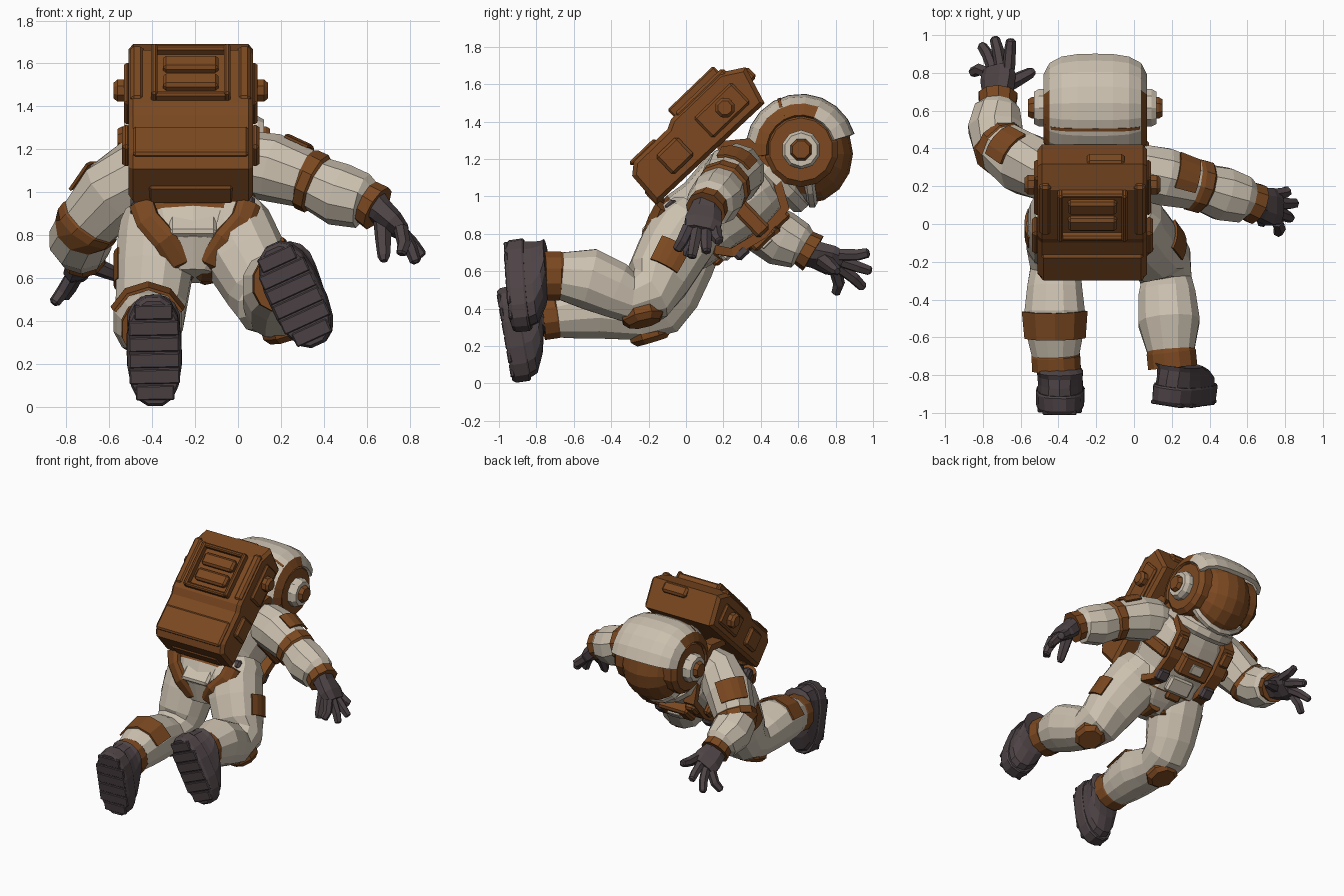
import bpy, bmesh, math
from mathutils import Vector as V, Matrix

if "Cube" in bpy.data.objects:
    bpy.data.objects.remove(bpy.data.objects["Cube"])

def mat(name, c):
    m = bpy.data.materials.new(name)
    m.diffuse_color = (*c, 1)
    m.use_nodes = True
    m.node_tree.nodes["Principled BSDF"].inputs["Base Color"].default_value = m.diffuse_color
    return m
WHITE, BROWN, DARK = 0, 1, 2
MATS = [mat("suit_white", (0.60, 0.53, 0.43)), mat("trim_brown", (0.20, 0.066, 0.015)),
        mat("rubber_dark", (0.075, 0.056, 0.060))]
X = V((1, 0, 0))
BF = Matrix.Rotation(math.radians(43.8), 4, 'X')      # leaning body frame: x, up-spine, out-of-back
def P(x, u, b): return BF @ V((x, u, b))
UP, BACK = P(0, 1, 0), P(0, 0, 1)
CX = -0.21                                            # body centre line

def finish(name, bm, m=None):
    bmesh.ops.recalc_face_normals(bm, faces=bm.faces)
    me = bpy.data.meshes.new(name)
    bm.to_mesh(me); bm.free()
    for k in MATS: me.materials.append(k)
    if m is not None:
        for f in me.polygons: f.material_index = m
    ob = bpy.data.objects.new(name, me)
    bpy.context.collection.objects.link(ob)
    return ob

def loft(name, rings, n=10, p=1.0, bands=WHITE):
    """Skin superellipse rings (centre, axis a, axis b); bands colours each gap."""
    bm = bmesh.new()
    pw = lambda v: math.copysign(abs(v) ** p, v)
    loops = []
    for c, a, b in rings:
        ang = [(k + .5) * math.tau / n for k in range(n)]
        loops.append([bm.verts.new(c + a * pw(math.cos(t)) + b * pw(math.sin(t))) for t in ang])
    for i in range(len(loops) - 1):
        for k in range(n):
            f = bm.faces.new((loops[i][k], loops[i][(k + 1) % n], loops[i + 1][(k + 1) % n], loops[i + 1][k]))
            f.material_index = bands if isinstance(bands, int) else bands[i]
    for L, i in ((loops[0], 0), (loops[-1], -1)):
        bm.faces.new(L).material_index = bands if isinstance(bands, int) else bands[i]
    return finish(name, bm)

def tube(name, pts, radii, up=V((0, 0, 1)), n=10, p=1.0, bands=WHITE):
    pts = [V(q) for q in pts]
    rings = []
    for i, q in enumerate(pts):
        t = (pts[min(i + 1, len(pts) - 1)] - pts[max(i - 1, 0)]).normalized()
        s = t.cross(up).normalized()
        ra, rb = radii[i] if isinstance(radii[i], tuple) else (radii[i], radii[i])
        rings.append((q, s * ra, s.cross(t) * rb))
    return loft(name, rings, n, p, bands)

def box(name, c, size, m, frame=BF, bevel=.015):
    """Bevelled box; c and size are in the given frame."""
    bm = bmesh.new()
    bmesh.ops.create_cube(bm, size=1)
    bmesh.ops.scale(bm, vec=size, verts=bm.verts)
    bmesh.ops.bevel(bm, geom=bm.edges[:], offset=min(bevel, min(size) * .4), segments=1, affect='EDGES')
    bmesh.ops.transform(bm, matrix=frame @ Matrix.Translation(c), verts=bm.verts)
    return finish(name, bm, m)

def stud(name, c, nrm, up, a, b, depth, m, n=8, top=.7):
    """Low pad or knob with a chamfered top."""
    c, nrm = V(c), V(nrm).normalized()
    s = nrm.cross(V(up)).normalized(); t = s.cross(nrm)
    return loft(name, [(c + nrm * depth * h, s * a * k, t * b * k) for h, k in ((-.5, 1), (.6, 1), (1, top))], n, 1, m)

def patch(name, p0, p1, r0, r1, d, span, m=BROWN, thick=.014):
    """Curved plate lying on a limb, facing direction d."""
    p0, p1, d = V(p0), V(p1), V(d)
    t = (p1 - p0).normalized()
    e = (d - t * d.dot(t)).normalized(); s = t.cross(e)
    rings = []
    bm = bmesh.new()
    for R in (0, thick):
        for q, r in ((p0, r0), (p1, r1)):
            rings.append([bm.verts.new(q + (e * math.cos(a) + s * math.sin(a)) * (r + R))
                          for a in [span * (k / 2 - 1) for k in range(5)]])
    A, B, C, D = rings
    for k in range(4):
        for Q, W in ((A, B), (C, D), (A, C), (B, D)):
            bm.faces.new((Q[k], Q[k + 1], W[k + 1], W[k]))
    for k in (0, 4): bm.faces.new((A[k], B[k], D[k], C[k]))
    return finish(name, bm, m)

# Torso, belt and neck
sec = [(.36, .50, .10, .11), (.45, .55, .22, .19), (.56, .57, .27, .22), (.61, .57, .275, .225),
       (.72, .56, .25, .22), (.9, .55, .28, .25), (1.03, .53, .27, .22), (1.12, .5, .2, .18)]
tube("torso", [P(CX, u, b) for u, b, w, d in sec], [(w, d) for u, b, w, d in sec], BACK, 14, .75,
     [0, 0, 1, 0, 0, 0, 0])
tube("neck_ring", [P(CX, u, .48) for u in (1.05, 1.08, 1.13, 1.16)], [.22, .25, .25, .21], BACK, 16)
box("seat_panel", (CX, .47, .73), (.22, .16, .06), WHITE)

# Backpack: side profile extruded across
prof = [(.55, .80), (.56, 1.0), (.62, 1.05), (.87, 1.05), (.92, 1.075), (1.28, 1.075), (1.40, 1.0), (1.34, .79)]
bm = bmesh.new()
L = [bm.verts.new(P(-.51, u, b)) for u, b in prof]
f = bm.faces.new(L)
ext = bmesh.ops.extrude_face_region(bm, geom=[f])['geom']
bmesh.ops.translate(bm, vec=X * .58, verts=[g for g in ext if isinstance(g, bmesh.types.BMVert)])
bmesh.ops.bevel(bm, geom=[e for e in bm.edges if abs(e.verts[0].co.x - e.verts[1].co.x) < .001],
                offset=.022, segments=1, affect='EDGES')
finish("backpack", bm, BROWN)
box("pack_lower_pocket", (-.22, .69, 1.05), (.54, .19, .03), BROWN)
box("pack_lower_lip", (-.22, .575, .84), (.40, .06, .12), BROWN)
box("pack_handle", (-.15, 1.385, .96), (.20, .05, .08), BROWN)
for s in (-1, 1):
    x = -.22 + s * .17
    box("pack_panel_rail", (x, 1.11, 1.09), (.03, .34, .07), BROWN, bevel=.01)
    box("pack_panel_bar", (-.22, 1.11 + s * .155, 1.085), (.34, .03, .06), BROWN, bevel=.01)
    box("pack_panel_slab", (-.22, 1.11 + s * .06, 1.09), (.26, .09, .05), BROWN)
    box("pack_edge_guard", (-.22 + s * .25, 1.13, 1.06), (.06, .36, .05), BROWN)
    box("pack_side_plate", (-.22 + s * .295, 1.15, .92), (.03, .28, .15), BROWN)
    box("pack_side_lower_box", (-.22 + s * .30, .80, .92), (.04, .16, .14), BROWN)
    stud("pack_side_knob", P(-.22 + s * .315, 1.17, .92), X * s, UP, .055, .055, .045, BROWN)
    # Harness straps, front plates and buckles
    x = CX + s * .2
    path = [(1.0, .80), (1.13, .70), (1.14, .52), (1.03, .31), (.85, .29), (.66, .335), (.60, .42)]
    tube("harness_strap", [P(x + s * .03 * (i == 6), u, b) for i, (u, b) in enumerate(path)],
         [(.03, .055)] * 7, X, 4, .6, BROWN)
    box("strap_plate", (x, .97, .28), (.08, .11, .05), BROWN)
    box("strap_buckle", (x, .70, .30), (.09, .09, .06), DARK)
    box("belt_pouch", (CX + s * .27, .62, .56), (.06, .11, .16), BROWN)
    box("belt_clip", (CX + s * .26, .60, .72), (.06, .07, .09), DARK)
    box("side_harness", (CX + s * .265, .86, .46), (.05, .09, .34), BROWN)

# Hip straps running in a V to the crotch
for side, f in (("right", lambda x: x), ("left", lambda x: -.40 - x)):
    hip = [(.05, -.13, .95), (.02, -.17, .87), (-.06, -.205, .78), (-.125, -.175, .68), (-.15, -.06, .61), (-.14, .06, .60)]
    tube(side + "_hip_strap", [(f(x), y, z) for x, y, z in hip],
         [(.06, .03)] * 4 + [(.045, .03)] * 2, V((0, -1, -.3)), 8, .8, BROWN)

# Chest control box
box("chest_box", (CX, .83, .29), (.25, .15, .09), BROWN)
box("chest_screen", (CX, .83, .24), (.10, .07, .02), WHITE, bevel=.005)
box("chest_lower_flap", (CX, .66, .345), (.20, .12, .05), WHITE)
box("front_belt_buckle", (CX, .58, .355), (.12, .07, .04), BROWN)

# Helmet: ball, brown cheeks, visor, hood, rim and ear discs
HC = V((-.205, .615, 1.25))
def ball(name, c, r, rule):
    bm = bmesh.new()
    bmesh.ops.create_uvsphere(bm, u_segments=16, v_segments=10, radius=1)
    M = Matrix.Translation(c) @ Matrix.Diagonal((*r, 1)) @ Matrix.Rotation(math.pi / 2, 4, 'Y')
    bmesh.ops.transform(bm, matrix=M, verts=bm.verts)
    for f in bm.faces: f.material_index = rule(f.calc_center_median() - c)
    return finish(name, bm)
ball("helmet_ball", HC, (.255, .25, .265), lambda d: BROWN if abs(d.x) > .15 or d.y > .05 else WHITE)
ball("visor", HC + V((0, .028, -.022)), (.242, .25, .268), lambda d: BROWN if d.y > -.04 else WHITE)
bm = bmesh.new()
grid = []
for i in range(11):
    a = math.radians(16 + i * 17.3)
    grid.append([])
    for k in range(9):
        h = k / 4 - 1
        r = .284 * (1 - .37 * abs(h) ** 2.8)
        grid[-1].append(bm.verts.new(HC + V((.262 * math.sin(h * 1.45), r * math.cos(a), r * math.sin(a)))))
for i in range(10):
    for k in range(8):
        f = bm.faces.new((grid[i][k], grid[i + 1][k], grid[i + 1][k + 1], grid[i][k + 1]))
        f.material_index = BROWN if k in (0, 7) and i > 2 else WHITE
hood = finish("helmet_hood", bm)
sol = hood.modifiers.new("thick", 'SOLIDIFY'); sol.thickness = .03; sol.offset = 0
tube("hood_rear_trim", [HC + V((.262 * math.sin(h * 1.4), -.115 * (1 - .2 * abs(h) ** 3), .266 * (1 - .37 * abs(h) ** 2.8)))
     for h in (-1, -.75, -.5, -.25, 0, .25, .5, .75, 1)], [(.012, .014)] * 9, V((0, -.4, 1)), 4, 1, BROWN)
ra = [math.radians(170 + k * 20) for k in range(11)]
tube("visor_rim", [HC + V((.255 * math.cos(a), .02 - .04 * math.sin(a), .285 * math.sin(a))) for a in ra],
     [(.028, .028)] * 11, V((0, 1, 0)), 6)
for s in (-1, 1):
    e = HC + X * s * .25
    stud("helmet_cheek", HC + X * s * .19, X * s, (0, 0, 1), .2, .2, .075, BROWN, 14, .85)
    stud("ear_base", e + X * s * .005, X * s, (0, 0, 1), .105, .105, .07, WHITE, 10, .85)
    stud("ear_disc", e + X * s * .055, X * s, (0, 0, 1), .062, .062, .05, BROWN, 8, .8)

# Arms
tube("right_arm", [(-.06, .28, 1.13), (.06, .27, 1.13), (.16, .25, 1.115), (.31, .21, 1.065), (.32, .207, 1.06), (.365, .195, 1.04),
     (.375, .19, 1.035), (.47, .16, .99), (.58, .13, .96), (.60, .125, .955), (.65, .105, .925)],
     [.13, .155, .16, .138, .146, .146, .132, .148, .13, .105, .112], bands=[0, 0, 0, 1, 1, 1, 0, 0, 0, 1])
tube("left_arm", [(-.36, .29, 1.13), (-.46, .28, 1.09), (-.58, .32, 1.00), (-.685, .392, .87), (-.69, .395, .865), (-.71, .41, .838),
     (-.715, .415, .83), (-.735, .51, .775), (-.725, .61, .735), (-.722, .63, .725), (-.72, .68, .695)],
     [.14, .165, .17, .148, .154, .154, .142, .15, .125, .1, .108], bands=[0, 0, 0, 1, 1, 1, 0, 0, 0, 1])
patch("right_shoulder_patch", (.18, .247, 1.11), (.29, .215, 1.072), .158, .146, (0, .4, 1), .65)
patch("left_shoulder_patch", (-.565, .315, 1.015), (-.655, .372, .905), .172, .16, (-.1, .25, 1), .6)

# Gloves
def glove(side, wrist, knuckle, across, tips, thumb):
    w, k, ac = V(wrist), V(knuckle), V(across).normalized()
    nrm = (k - w).cross(ac).normalized()
    tube(side + "_palm", [w, w.lerp(k, .3), w.lerp(k, .75), k.lerp(w, -.15)],
         [(.075, .08), (.062, .09), (.056, .105), (.038, .092)], ac, 8, .8, DARK)
    for i, t in enumerate(tips):
        b, t = k + ac * (i - 1.5) * .048, V(t)
        m = b.lerp(t, .5) + (k - w).normalized() * .02
        tube(side + "_finger", [b, m, t.lerp(m, .15), t], [.034, .032, .027, .016], nrm, 6, 1, DARK)
    b = w.lerp(k, .35); t = V(thumb)
    tube(side + "_thumb", [b, b.lerp(t, .55), t.lerp(b, .1), t], [.046, .038, .03, .018], nrm, 6, 1, DARK)
glove("right", (.63, .11, .945), (.75, .085, .83), (.1, -1, .1),
      [(.82, .18, .76), (.86, .11, .70), (.83, .03, .67), (.76, -.05, .71)], (.68, .0, .68))
glove("left", (-.72, .66, .70), (-.72, .81, .645), (-.8, -.15, -.6),
      [(-.65, .98, .70), (-.74, .99, .60), (-.81, .95, .51), (-.86, .80, .48)], (-.53, .81, .60))

# Legs
tube("right_leg", [(-.06, .06, .88), (-.035, .02, .83), (-.015, -.02, .79), (.04, -.08, .69), (.11, -.15, .56), (.15, -.20, .48),
     (.17, -.30, .46), (.175, -.38, .50), (.185, -.52, .56), (.195, -.67, .575), (.197, -.68, .575), (.205, -.76, .575)],
     [.17, .195, .195, .19, .175, .16, .14, .155, .168, .13, .135, .135], X, 12, .9, [0] * 9 + [1, 1])
# The left calf carries a brown band between two extra rings
tube("left_leg", [(-.36, .08, .88), (-.37, .05, .82), (-.38, .02, .77), (-.39, -.03, .64), (-.405, -.09, .48), (-.41, -.14, .40),
     (-.415, -.24, .365), (-.42, -.34, .38), (-.42, -.46, .40), (-.418, -.60, .385), (-.415, -.69, .37), (-.414, -.70, .37), (-.41, -.77, .36)],
     [.17, .185, .185, .185, .17, .158, .138, .15, .165, .15, .13, .133, .133], X, 12, .9, [0] * 10 + [1, 1])
patch("left_calf_patch", (-.42, -.455, .40), (-.418, -.60, .385), .173, .16, (0, 0, 1), 1.2)
patch("right_thigh_patch", (.05, -.075, .69), (.105, -.14, .57), .182, .175, (1, .1, .3), .45)
patch("left_thigh_patch", (-.387, 0, .70), (-.397, -.06, .56), .18, .17, (-1, 0, 0), .45)
stud("right_knee_pad", (.195, -.24, .395), (.3, .25, -1), (0, 1, 0), .105, .12, .08, BROWN, 8, .75)
stud("left_knee_pad", (-.415, -.2, .29), (-.05, .3, -1), (0, 1, 0), .11, .12, .07, BROWN, 8, .75)

# Boots: sole centre, toe direction, sole normal, ankle
def boot(side, c, toe, nrm, ankle):
    c, l, n, an = V(c), V(toe).normalized(), V(nrm).normalized(), V(ankle)
    s = l.cross(n).normalized(); n = s.cross(l)
    heel = c - l * .11
    loft(side + "_boot_sole", [(c - n * d, s * w, l * h) for d, w, h in ((-.02, .118, .245), (0, .128, .26), (.07, .13, .262), (.08, .124, .255))],
         16, .8, DARK)
    loft(side + "_boot_upper", [(c - n * .06, s * .124, l * .25), (c - n * .12 - l * .01, s * .12, l * .235),
         (c.lerp(heel, .5) - n * .165, s * .122, l * .18), (heel - n * .19, s * .125, l * .13), (an, s * .122, l * .125)], 14, .9, DARK)
    F = Matrix((s, l, n)).transposed().to_4x4(); F.translation = c
    for k in range(6):
        y = -.19 + k * .076
        box(side + "_boot_tread", (0, y, .014), (.18 if k in (0, 5) else .235, .07, .022), DARK, F, .006)
boot("right", (.265, -.925, .52), (.42, .06, -.9), (-.12, -.98, -.08), (.205, -.74, .585))
boot("left", (-.39, -.95, .257), (.02, .17, -.98), (0, -.98, -.17), (-.41, -.75, .36))
